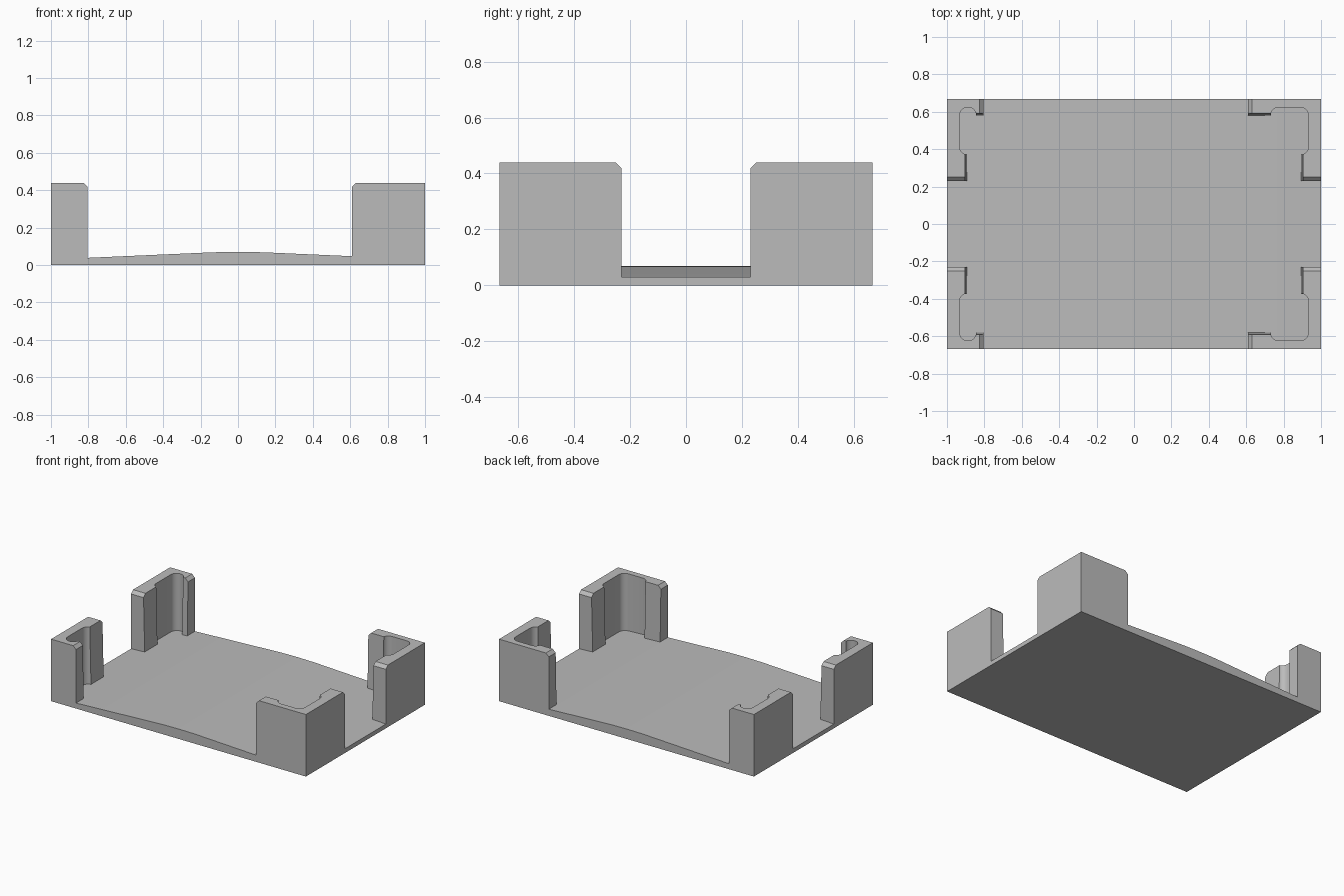
import bpy, bmesh, math
from math import radians, sin, cos

cube = bpy.data.objects.get("Cube")
if cube:
    bpy.data.objects.remove(cube, do_unlink=True)

HX, HY = 1.0, 0.667          # half length and half width of the tray
TOP = 0.44                   # post height
CHAMFER = 0.022
DRAFT = 0.01                 # inner walls thicken towards the floor

grey = bpy.data.materials.new("plain grey")
grey.use_nodes = True
colour = (0.5, 0.5, 0.5, 1)
grey.diffuse_color = colour
bsdf = next(n for n in grey.node_tree.nodes if n.type == 'BSDF_PRINCIPLED')
bsdf.inputs["Base Color"].default_value = colour


def finish(name, bm):
    bmesh.ops.recalc_face_normals(bm, faces=bm.faces[:])
    mesh = bpy.data.meshes.new(name)
    bm.to_mesh(mesh)
    bm.free()
    mesh.materials.append(grey)
    obj = bpy.data.objects.new(name, mesh)
    bpy.context.collection.objects.link(obj)
    bpy.ops.object.select_all(action='DESELECT')
    obj.select_set(True)
    bpy.context.view_layer.objects.active = obj
    bpy.ops.object.shade_smooth_by_angle(angle=radians(30))


def prism(bm, lower, upper):
    """Closed solid between two matching loops of 3D points."""
    a = [bm.verts.new(p) for p in lower]
    b = [bm.verts.new(p) for p in upper]
    bm.faces.new(a)
    bm.faces.new(b)
    n = len(a)
    for i in range(n):
        j = (i + 1) % n
        bm.faces.new((a[i], a[j], b[j], b[i]))
    return b


def arc(cu, cv, r, start, end, steps=8):
    angles = [radians(start + (end - start) * i / steps) for i in range(steps + 1)]
    return [(cu + r * cos(t), cv + r * sin(t)) for t in angles]


# Floor plate with a gently crowned top
half = [(0.07, 0.0695), (0.14, 0.068), (HX, 0.03)]
section = [(-HX, 0), (HX, 0)] + half[::-1] + [(0, 0.07)] + [(-x, z) for x, z in half]
bm = bmesh.new()
prism(bm, [(x, -HY, z) for x, z in section], [(x, HY, z) for x, z in section])
finish("floor_plate", bm)


def corner_post(name, sx, sy, length, recess_end):
    """L-shaped post; plan is measured inwards from the outer corner."""
    depth, tu, tv = 0.437, 0.097, 0.077
    u0, v0, r = 0.067, 0.043, 0.045
    far = arc(recess_end - r, v0 + r, r, -14, -90)
    corner = arc(u0 + r, v0 + r, r, -90, -180)
    near = arc(u0 + r, 0.297 - r, r, 180, 109)
    if recess_end - u0 <= 2 * r:
        corner = corner[1:]
    plan = [(0, 0), (length, 0), (length, tv)] + far + corner + near
    plan += [(tu, depth), (0, depth)]
    n = len(plan)
    # Points on the sloping inner faces
    slope_v, slope_u = (2, 3), (n - 3, n - 2)

    def place(u, v, z):
        return (sx * (HX - u), sy * (HY - v), z)

    lower = [place(u + DRAFT * (i in slope_u), v + DRAFT * (i in slope_v), 0.01)
             for i, (u, v) in enumerate(plan)]
    upper = [place(u, v, TOP) for u, v in plan]
    bm = bmesh.new()
    rim = prism(bm, lower, upper)
    # Chamfer the top of both free ends
    ends = [bm.edges.get((rim[1], rim[2])), bm.edges.get((rim[n - 2], rim[n - 1]))]
    bmesh.ops.bevel(bm, geom=ends, offset=CHAMFER, segments=1, affect='EDGES')
    finish(name, bm)


# Long posts on the left end, short posts on the right end
for sy, place_name in ((-1, "front"), (1, "back")):
    corner_post(place_name + "_left_post", 1, sy, 0.39, 0.27)
    corner_post(place_name + "_right_post", -1, sy, 0.195, 0.157)
